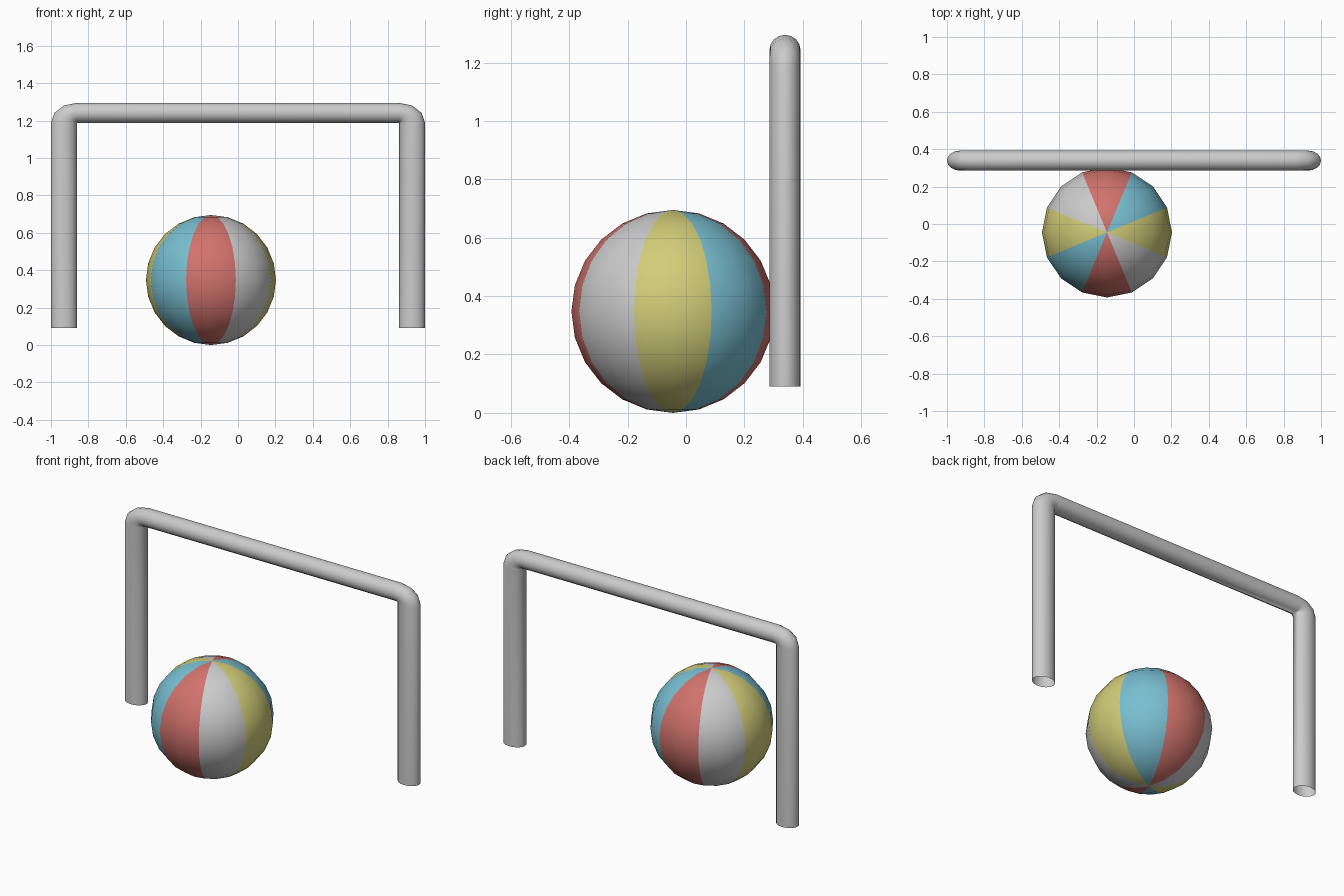
import bpy, bmesh
from math import sin, cos, pi, radians
from mathutils import Matrix

if "Cube" in bpy.data.objects:
    bpy.data.objects.remove(bpy.data.objects["Cube"])


def add_object(bm, name, angle):
    mesh = bpy.data.meshes.new(name)
    bm.to_mesh(mesh)
    bm.free()
    obj = bpy.data.objects.new(name, mesh)
    bpy.context.collection.objects.link(obj)
    bpy.ops.object.select_all(action='DESELECT')
    obj.select_set(True)
    bpy.context.view_layer.objects.active = obj
    bpy.ops.object.shade_smooth_by_angle(angle=radians(angle))
    return obj


# Beach ball: 16 segments, two per coloured wedge
R, CENTRE = 0.3475, (-0.1445, -0.045, 0.3475)
bm = bmesh.new()
bmesh.ops.create_uvsphere(bm, u_segments=16, v_segments=12, radius=R)
from math import atan2
for f in bm.faces:
    c = f.calc_center_median()
    f.material_index = round(atan2(c.y, c.x) / (pi / 4)) % 4
bmesh.ops.translate(bm, verts=bm.verts, vec=CENTRE)
ball = add_object(bm, "beach_ball", 40)
for name, col in (("yellow", (0.64, 0.61, 0.19)), ("blue", (0.19, 0.52, 0.64)),
                  ("red", (0.64, 0.17, 0.15)), ("white", (0.8, 0.8, 0.8))):
    mat = bpy.data.materials.new(name)
    mat.diffuse_color = (*col, 1)
    mat.use_nodes = True
    mat.node_tree.nodes["Principled BSDF"].inputs["Base Color"].default_value = mat.diffuse_color
    ball.data.materials.append(mat)

# Goal frame: one open pipe, stretched in x, bending tightly round its inner corners
r, stretch, sides, steps = 0.0535, 1.3, 16, 3
goal_y, bottom, corner_z = 0.339, 0.09, 1.188
corner_x = 1 - 2 * r * stretch


def ring(bm, side, phi, z):
    verts = []
    for i in range(sides):
        t = 2 * pi * i / sides
        d = r * (1 + cos(t))
        verts.append(bm.verts.new((side * (corner_x + stretch * d * cos(phi)),
                                   goal_y + r * sin(t), z + d * sin(phi))))
    return verts


bm = bmesh.new()
bend = [pi / 2 * k / steps for k in range(steps + 1)]
rings = [ring(bm, -1, 0, bottom)] + [ring(bm, -1, a, corner_z) for a in bend]
rings += [ring(bm, 1, a, corner_z) for a in reversed(bend)] + [ring(bm, 1, 0, bottom)]
for a, b in zip(rings, rings[1:]):
    for i in range(sides):
        j = (i + 1) % sides
        bm.faces.new((a[i], a[j], b[j], b[i]))
bmesh.ops.remove_doubles(bm, verts=bm.verts, dist=1e-5)
bmesh.ops.recalc_face_normals(bm, faces=bm.faces)
add_object(bm, "goal_frame", 40)
